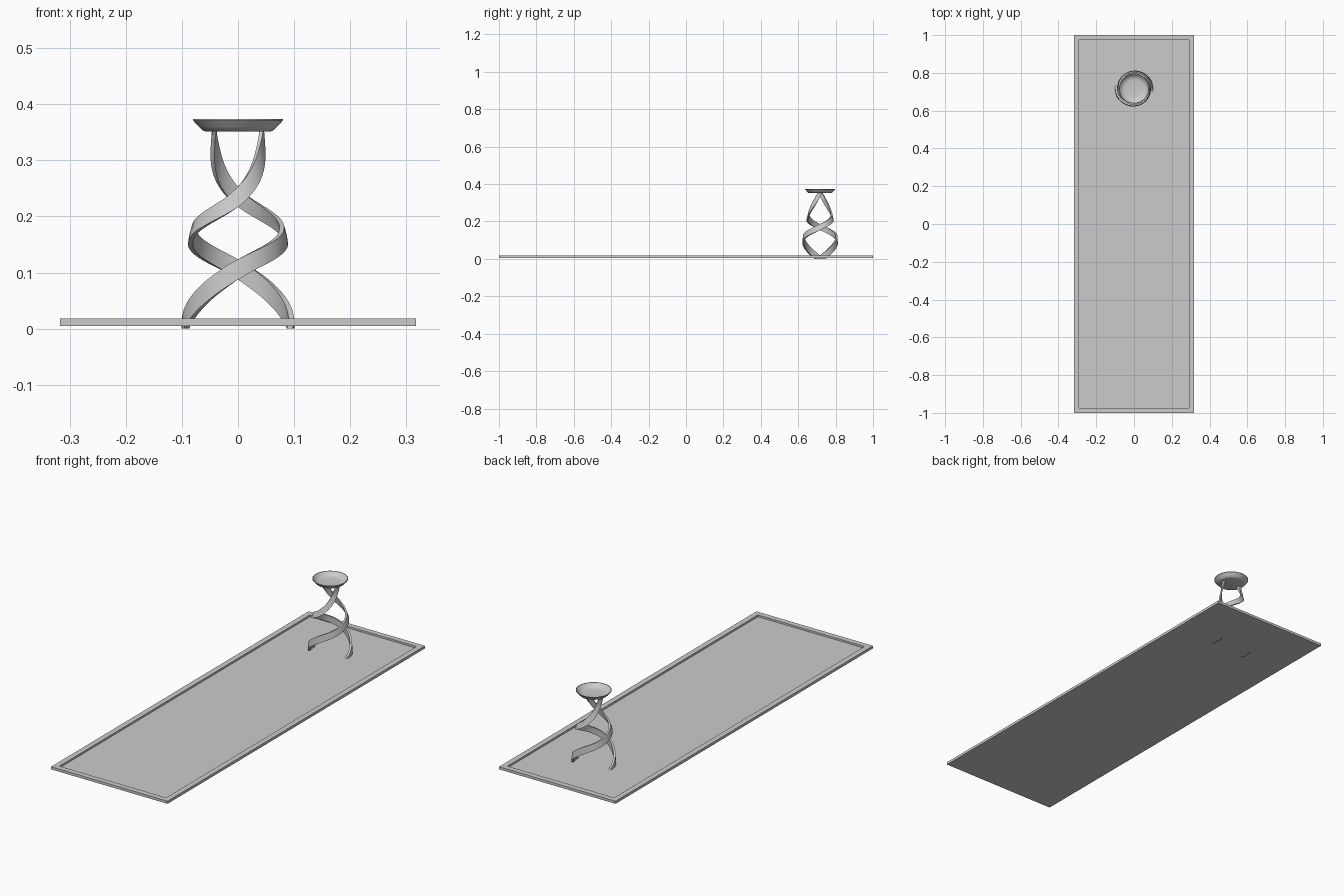
import bpy, bmesh, math

if "Cube" in bpy.data.objects:
    bpy.data.objects.remove(bpy.data.objects["Cube"])

CY = 0.717  # stand centre along y


def make_object(name, bm, smooth=None):
    bmesh.ops.recalc_face_normals(bm, faces=bm.faces)
    me = bpy.data.meshes.new(name)
    bm.to_mesh(me)
    bm.free()
    ob = bpy.data.objects.new(name, me)
    bpy.context.collection.objects.link(ob)
    if smooth:
        bpy.ops.object.select_all(action='DESELECT')
        ob.select_set(True)
        bpy.context.view_layer.objects.active = ob
        bpy.ops.object.shade_smooth_by_angle(angle=math.radians(smooth))
    return ob


def bridge(bm, rings):
    for a, b in zip(rings, rings[1:]):
        n = len(a)
        for i in range(n):
            bm.faces.new((a[i], a[(i + 1) % n], b[(i + 1) % n], b[i]))
    bm.faces.new(rings[0])
    bm.faces.new(rings[-1])


def curve_value(keys, z):
    """Smooth cubic interpolation through (z, value) keys."""
    def slope(i):
        a, b = keys[max(i - 1, 0)], keys[min(i + 1, len(keys) - 1)]
        return (b[1] - a[1]) / (b[0] - a[0])
    i = 0
    while i < len(keys) - 2 and z > keys[i + 1][0]:
        i += 1
    (z0, v0), (z1, v1) = keys[i], keys[i + 1]
    h = z1 - z0
    t = (z - z0) / h
    return ((2*t**3 - 3*t*t + 1) * v0 + (t**3 - 2*t*t + t) * h * slope(i)
            + (3*t*t - 2*t**3) * v1 + (t**3 - t*t) * h * slope(i + 1))


# Shallow rectangular tray: stepped rings of a rectangle
bm = bmesh.new()
rings = []
for x, y, z in ((0.317, 1.0, 0.005), (0.317, 1.0, 0.018),
                (0.290, 0.973, 0.018), (0.290, 0.973, 0.009)):
    rings.append([bm.verts.new((sx * x, sy * y, z))
                  for sx, sy in ((-1, -1), (1, -1), (1, 1), (-1, 1))])
bridge(bm, rings)
make_object("tray", bm)

# Two twisted ribbons of the stand: curved section swept upwards
TOP = 0.354
ANGLE = ((0, 0), (0.105, 90), (0.17, 180), (0.235, 270), (TOP, 360))
RADIUS = ((0, 0.096), (0.09, 0.090), (0.165, 0.083), (0.225, 0.065),
          (0.31, 0.047), (TOP, 0.043))
WIDTH = ((0, 0.032), (0.1, 0.031), (0.24, 0.026), (TOP, 0.021))
STEPS, SEG = 64, 6


def ribbon(name, start):
    bm = bmesh.new()
    rings = []
    for k in range(STEPS + 1):
        z = TOP * k / STEPS
        r = curve_value(RADIUS, z)
        ang = math.radians(curve_value(ANGLE, z))
        rate = math.radians(curve_value(ANGLE, z + 0.001)
                            - curve_value(ANGLE, z - 0.001)) / 0.002
        half = curve_value(WIDTH, z) * math.hypot(1, rate * r) / (2 * r)
        t = 0.005 - 0.0015 * z / TOP
        section = [(r + t, half * (2 * i / SEG - 1)) for i in range(SEG + 1)]
        section += [(r - t, -a) for _, a in section]
        rings.append([bm.verts.new((rr * math.cos(start + ang + a),
                                    CY + rr * math.sin(start + ang + a), z))
                      for rr, a in section])
    bridge(bm, rings)
    return make_object(name, bm, 35)


ribbon("stand_ribbon_left", math.pi)
ribbon("stand_ribbon_right", 0.0)

# Round dish on top: lathed closed profile
profile = ((0.056, 0.351), (0.063, 0.353), (0.070, 0.360), (0.080, 0.371),
           (0.080, 0.3735), (0.077, 0.3735), (0.066, 0.362), (0.059, 0.357),
           (0.045, 0.355))
bm = bmesh.new()
N = 64
bridge(bm, [[bm.verts.new((r * math.cos(2 * math.pi * i / N),
                           CY + r * math.sin(2 * math.pi * i / N), z))
             for i in range(N)] for r, z in profile])
make_object("dish", bm, 35)
